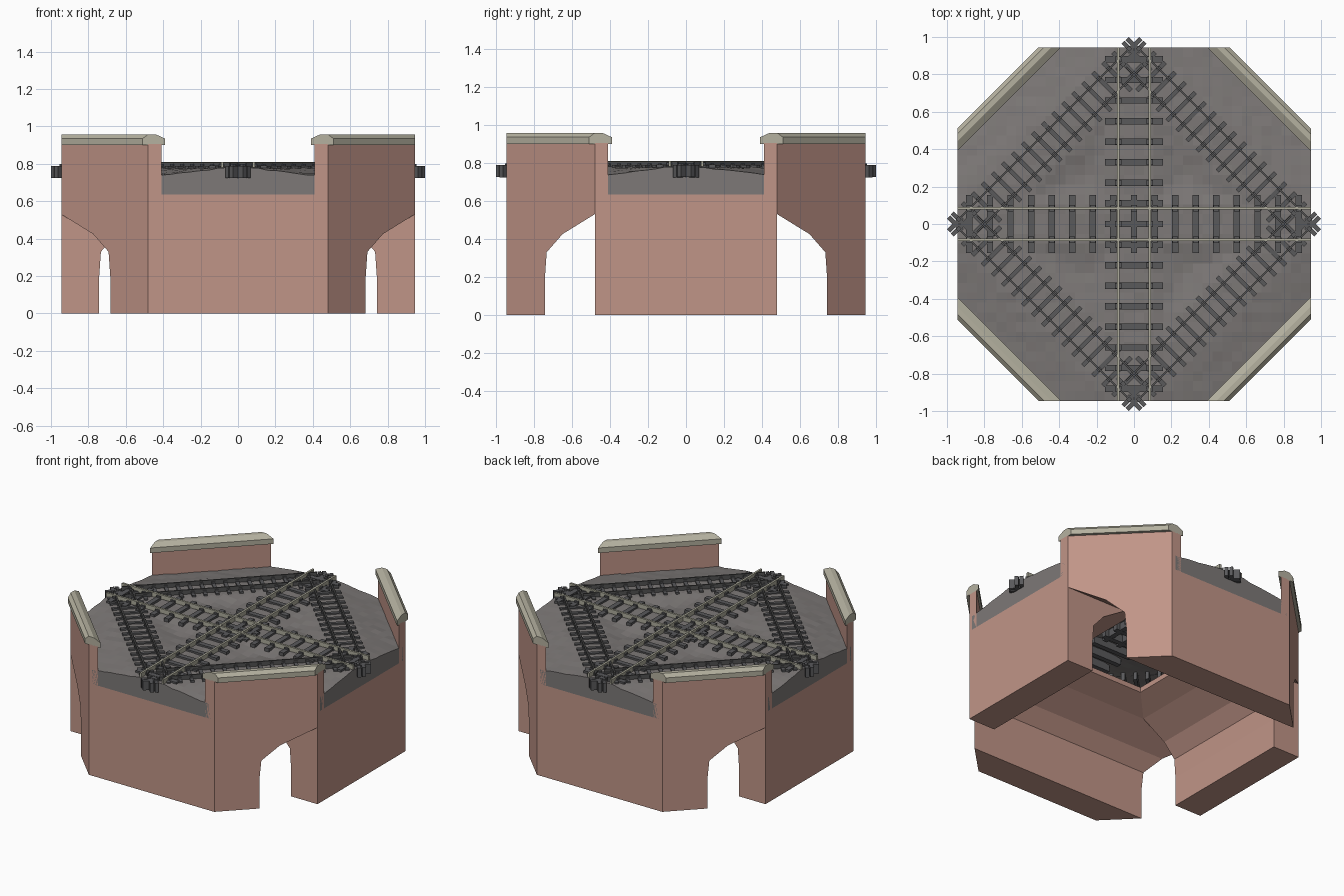
import bpy, bmesh, math, random
from mathutils import Matrix, Vector

if "Cube" in bpy.data.objects:
    bpy.data.objects.remove(bpy.data.objects["Cube"])

random.seed(3)
E, C = 0.945, 1.425          # half width, chamfer line |x|+|y|


def mat(name, col):
    m = bpy.data.materials.new(name)
    m.diffuse_color = (*col, 1)
    m.use_nodes = True
    m.node_tree.nodes["Principled BSDF"].inputs["Base Color"].default_value = m.diffuse_color
    return m


BRICK = mat("pink brick", (0.53, 0.30, 0.245))
STONE = mat("pale stone", (0.46, 0.44, 0.35))
GRAVEL = mat("grey gravel", (0.205, 0.19, 0.185))
SLEEPER = mat("dark sleeper", (0.10, 0.10, 0.105))
RAIL = mat("worn rail", (0.42, 0.41, 0.33))
DARK = mat("dark rail", (0.085, 0.085, 0.085))


def finish(name, bm, material):
    bmesh.ops.recalc_face_normals(bm, faces=bm.faces[:])
    me = bpy.data.meshes.new(name)
    bm.to_mesh(me)
    bm.free()
    me.materials.append(material)
    ob = bpy.data.objects.new(name, me)
    bpy.context.collection.objects.link(ob)
    return ob


def loft(bm, a, b):
    """Closed solid between two matching outlines."""
    va, vb = [bm.verts.new(p) for p in a], [bm.verts.new(p) for p in b]
    bm.faces.new(va)
    bm.faces.new(vb[::-1])
    for i in range(len(a)):
        j = (i + 1) % len(a)
        bm.faces.new((va[i], vb[i], vb[j], va[j]))


def box(bm, centre, size, angle=0.0):
    m = (Matrix.Translation(centre) @ Matrix.Rotation(angle, 4, 'Z')
         @ Matrix.Diagonal((*size, 1)))
    bmesh.ops.create_cube(bm, size=1, matrix=m)


# Vaulted base: arch profile as (distance from centre, height)
TOP = 0.635
arch = [(0.742, 0), (0.742, 0.2), (0.733, 0.33), (0.65, 0.425), (0.48, 0.53)]
crown = [(0.48, 0.53), (0.33, 0.60), (0.33, TOP), (0.48, TOP)]

for s, side in ((-1, "front"), (1, "back")):
    bm = bmesh.new()
    outer = arch + [(0.48, TOP), (E, TOP), (E, 0)]
    for prof, lim in ((outer, E), (crown, 0.93)):
        ends = [[(k * min(lim, C - y), s * y, z) for y, z in prof] for k in (-1, 1)]
        loft(bm, *ends)
    finish(side + "_pier_and_vault", bm, BRICK)

for s, side in ((-1, "left"), (1, "right")):
    bm = bmesh.new()
    prof = arch + crown[1:3] + [(E, TOP), (E, 0)]
    loft(bm, *[[(s * x, k * 0.48, z) for x, z in prof] for k in (-1, 1)])
    finish(side + "_pier_and_vault", bm, BRICK)

# Parapets and gabled copings on the four corner faces
wall = [(C, TOP), (C, 0.905), (1.355, 0.905), (1.355, TOP)]
coping = [(1.455, 0.90), (1.455, 0.935), (1.425, 0.958), (1.385, 0.958),
          (1.335, 0.935), (1.335, 0.90)]
for sx in (-1, 1):
    for sy in (-1, 1):
        for name, prof, m in (("parapet", wall, BRICK), ("coping", coping, STONE)):
            bm = bmesh.new()
            loft(bm, [(sx * (d - E), sy * E, z) for d, z in prof],
                 [(sx * E, sy * (d - E), z) for d, z in prof])
            finish(name, bm, m)

# Ballast sheet, highest along the tracks, with a skirt down to the base
S = 0.88                      # diagonal track centre line |x|+|y|
bm = bmesh.new()
bmesh.ops.create_grid(bm, x_segments=36, y_segments=36, size=E)
for sx in (-1, 1):
    for sy in (-1, 1):
        n = Vector((sx, sy, 0))
        bmesh.ops.bisect_plane(bm, geom=bm.verts[:] + bm.edges[:] + bm.faces[:],
                               plane_co=n * 0.7, plane_no=n, clear_outer=True)
for v in bm.verts:
    x, y = abs(v.co.x), abs(v.co.y)
    d = min(x, y, abs(x + y - S) / math.sqrt(2))
    v.co.z = 0.778 - 0.17 * max(0, d - 0.1) + random.uniform(-0.003, 0.003)
rim = [e for e in bm.edges if e.is_boundary]
new = bmesh.ops.extrude_edge_only(bm, edges=rim)["geom"]
for v in new:
    if isinstance(v, bmesh.types.BMVert):
        v.co.z = TOP
finish("ballast", bm, GRAVEL)


# Tracks: sleepers, rail chairs and a pair of rails
def track(name, centre, angle, length, scale, count, rail_mat, lift):
    along = Vector((math.cos(angle), math.sin(angle), 0))
    across = Vector((-along.y, along.x, 0))
    mid = Vector((*centre, 0))
    up = Vector((0, 0, 1))
    sl, ra = bmesh.new(), bmesh.new()
    pitch = 0.11 * scale
    for i in range(count):
        p = mid + along * (i - (count - 1) / 2) * pitch
        box(sl, p + up * (0.758 + lift), (0.034 * scale, 0.31 * scale, 0.064), angle)
        for k in (-1, 1):
            box(sl, p + across * k * 0.085 * scale + up * (0.793 + lift),
                (0.03 * scale, 0.034 * scale, 0.014), angle)
    for k in (-1, 1):
        box(ra, mid + across * k * 0.085 * scale + up * (0.795 + lift),
            (length, 0.014 * scale, 0.03), angle)
    finish(name + "_sleepers", sl, SLEEPER)
    finish(name + "_rails", ra, rail_mat)


track("cross_track", (0, 0), 0, 2 * E, 1, 17, RAIL, 0.001)
track("long_track", (0, 0), math.pi / 2, 2 * E, 1, 17, RAIL, 0)
for i in range(4):
    a = math.pi / 4 + i * math.pi / 2
    r = S / math.sqrt(2)
    track("diagonal_track", (r * math.cos(a), r * math.sin(a)), a + math.pi / 2,
          S * math.sqrt(2), 0.69, 18, DARK, -0.002)

# Crossed end sleepers poking out at the four track tips
bm = bmesh.new()
for i in range(4):
    a = i * math.pi / 2
    for k in (-1, 1):
        box(bm, (0.955 * math.cos(a), 0.955 * math.sin(a), 0.757),
            (0.102, 0.024, 0.064), a + k * math.pi / 4)
finish("crossed_end_sleepers", bm, SLEEPER)
